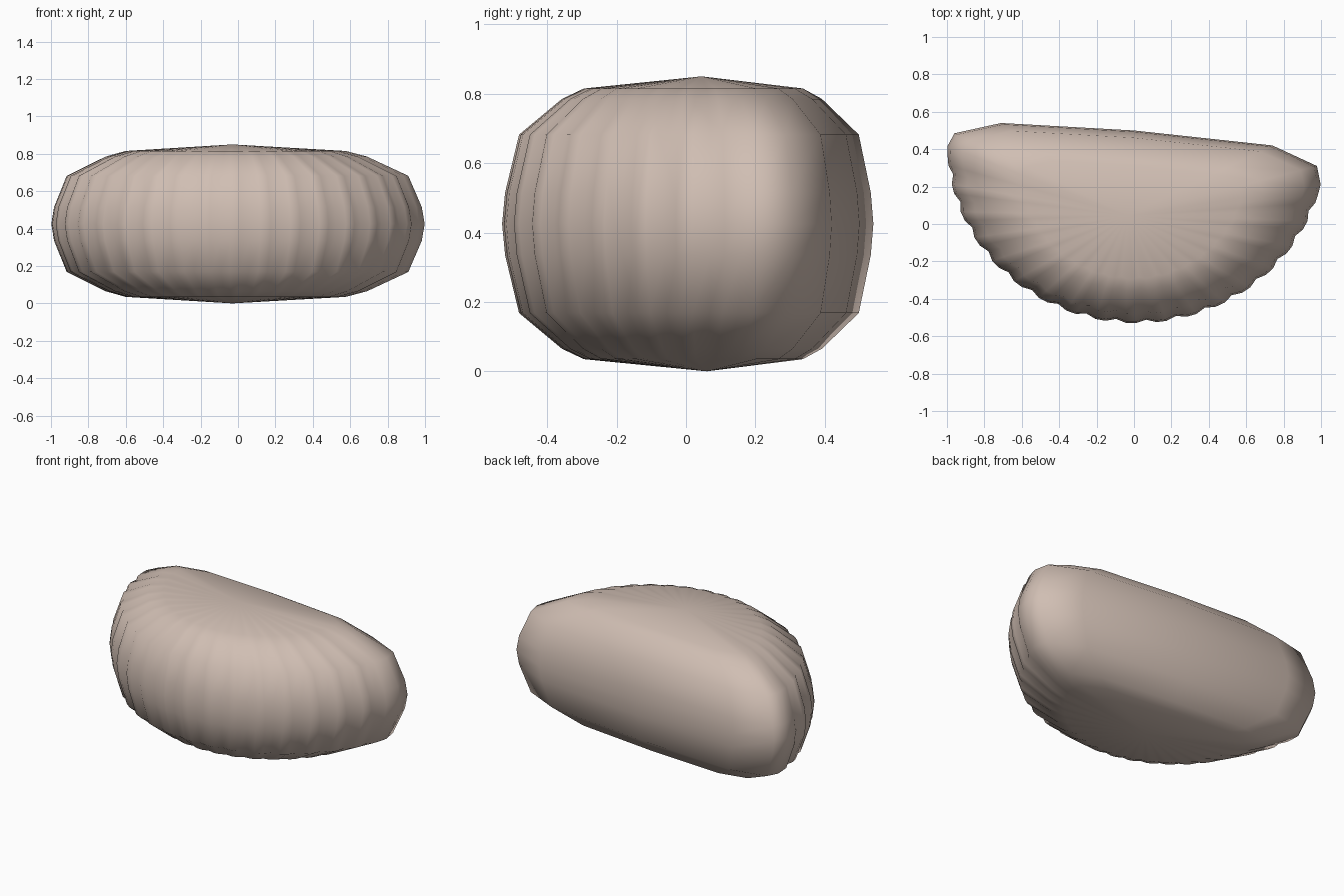
import bpy, bmesh, math

if "Cube" in bpy.data.objects:
    bpy.data.objects.remove(bpy.data.objects["Cube"])

# Colour
mat = bpy.data.materials.new("pale pinkish beige")
mat.diffuse_color = (0.63, 0.515, 0.45, 1)
mat.use_nodes = True
mat.node_tree.nodes["Principled BSDF"].inputs["Base Color"].default_value = mat.diffuse_color

# Outline: nearly straight back with blunt corners, then a scalloped front arc
outline = [(0.978, 0.31), (0.74, 0.42), (0.0, 0.50), (-0.71, 0.54), (-0.96, 0.485)]
LOBES, SEGS = 18, 3
START, END = math.radians(180), math.radians(347.5)
n = LOBES * SEGS
for i in range(n + 1):
    a = START + (END - START) * i / n
    r = 0.982 if i % SEGS == 0 and 0 < i < n else 1.0   # notch between lobes
    outline.append((0.012 + 1.01 * r * math.cos(a), 0.415 + 0.945 * r * math.sin(a)))

# Rounded cross-section: (scale about the centre, height above the middle)
upper = [(1.0, 0.0), (0.985, 0.09), (0.915, 0.257), (0.70, 0.36), (0.59, 0.39)]
profile = [(s, -h) for s, h in reversed(upper[1:])] + upper
CX, CY, MID = -0.03, 0.045, 0.425

# Half-disc shell
bm = bmesh.new()
rings = [[bm.verts.new((CX + (x - CX) * s, CY + (y - CY) * s, MID + h))
          for x, y in outline] for s, h in profile]
bottom = bm.verts.new((CX, CY + 0.015, 0.0))
top = bm.verts.new((CX, CY, 2 * MID))
m = len(outline)
for i in range(m):
    j = (i + 1) % m
    for lo, hi in zip(rings, rings[1:]):
        bm.faces.new((lo[i], lo[j], hi[j], hi[i]))
    bm.faces.new((rings[-1][i], rings[-1][j], top))
    bm.faces.new((rings[0][j], rings[0][i], bottom))
bmesh.ops.recalc_face_normals(bm, faces=bm.faces)

mesh = bpy.data.meshes.new("scalloped_half_shell")
bm.to_mesh(mesh)
bm.free()
mesh.materials.append(mat)
shell = bpy.data.objects.new("scalloped_half_shell", mesh)
bpy.context.collection.objects.link(shell)
for p in mesh.polygons:
    p.use_smooth = True
